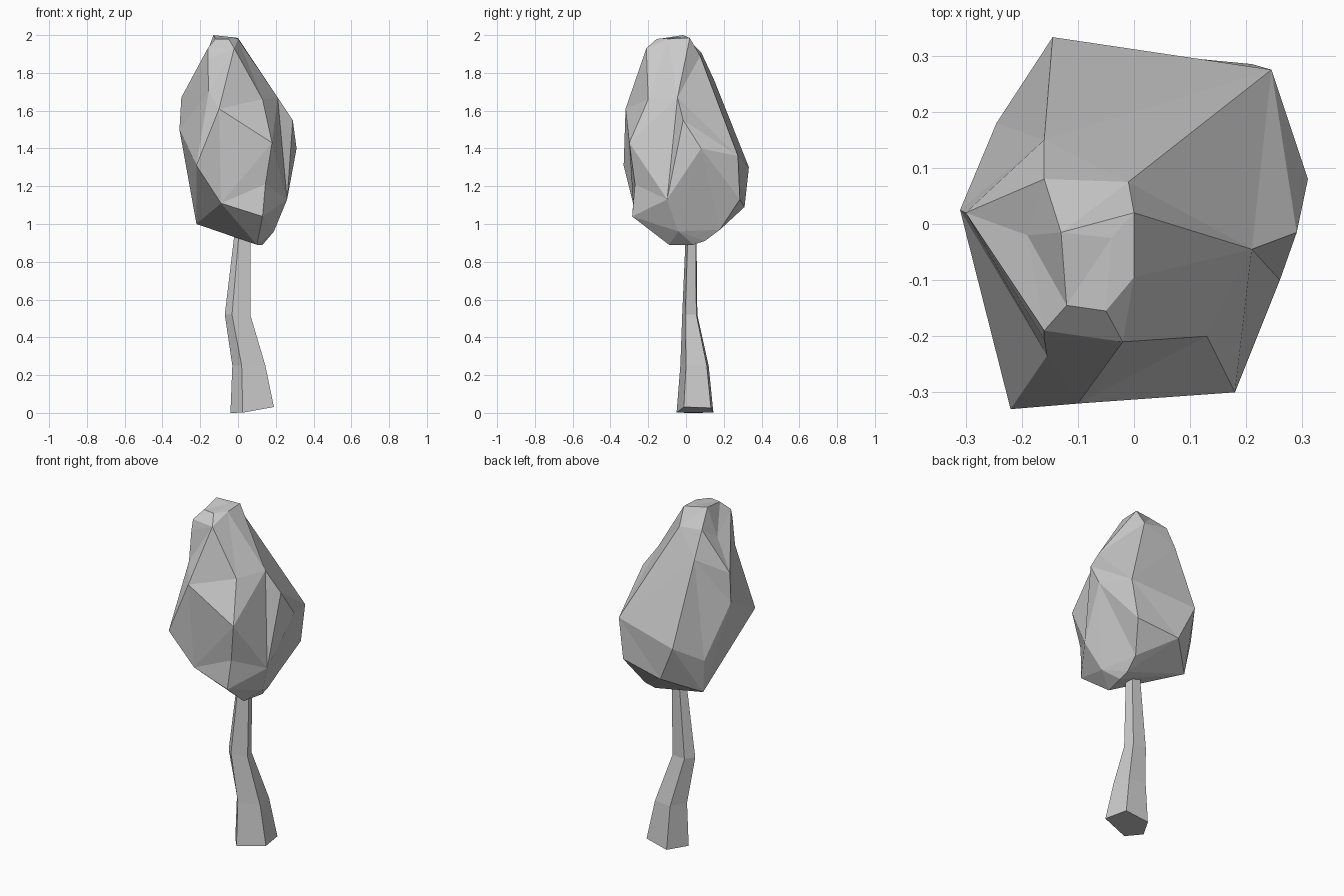
import bpy, bmesh
from math import cos, sin, radians
from mathutils import Vector

if "Cube" in bpy.data.objects:
    bpy.data.objects.remove(bpy.data.objects["Cube"])


def finish(bm, name):
    bmesh.ops.recalc_face_normals(bm, faces=bm.faces[:])
    mesh = bpy.data.meshes.new(name)
    bm.to_mesh(mesh)
    bm.free()
    obj = bpy.data.objects.new(name, mesh)
    bpy.context.collection.objects.link(obj)
    return obj


# Trunk: uneven five-sided loft along a bent path (x min, x max, y min, y max, z, tilt)
section = [(cos(radians(a)), sin(radians(a))) for a in (-32, 50, 118, 188, 242)]
SIDES = len(section)
sx, sy = [p[0] for p in section], [p[1] for p in section]
path = [
    (-0.04, 0.19, -0.05, 0.145, 0.012, 0.18),
    (-0.03, 0.145, -0.03, 0.12, 0.25, 0.0),
    (-0.07, 0.065, -0.02, 0.06, 0.52, 0.0),
    (-0.015, 0.065, 0.0, 0.055, 0.98, 0.0),
]
bm = bmesh.new()
rings = []
for x0, x1, y0, y1, z, tilt in path:
    rx, ry = (x1 - x0) / (max(sx) - min(sx)), (y1 - y0) / (max(sy) - min(sy))
    ring = []
    for u, v in section:
        co = (x0 + rx * (u - min(sx)), y0 + ry * (v - min(sy)), max(0, z + tilt * rx * u))
        ring.append(bm.verts.new(co))
    rings.append(ring)
for a, b in zip(rings, rings[1:]):
    for i in range(SIDES):
        j = (i + 1) % SIDES
        bm.faces.new((a[i], a[j], b[j], b[i]))
bm.faces.new(rings[0])
bm.faces.new(rings[-1])
finish(bm, "trunk")

# Crown: irregular faceted blob, corner points grouped from top to bottom
brow, cheek = (0.29, -0.015, 1.55), (0.18, -0.3, 1.43)
corners = [
    # tip
    (-0.13, -0.015, 2.0), (-0.04, -0.025, 1.99), (0, 0.02, 1.985), (0, -0.095, 1.98),
    (-0.05, -0.155, 1.98), (-0.12, -0.145, 1.98), (-0.16, -0.19, 1.93),
    (-0.02, -0.21, 1.93), (-0.16, 0.08, 1.91), (-0.01, 0.075, 1.89),
    # shoulders
    (-0.16, -0.205, 1.87), (-0.155, -0.235, 1.7), (-0.19, -0.02, 1.84),
    (-0.16, 0.15, 1.76), (0.21, -0.045, 1.67), (0.13, -0.2, 1.66), (-0.3, 0.02, 1.67),
    (-0.1, -0.32, 1.61), brow,
    # widest part
    (-0.31, 0.025, 1.5), cheek, (0.31, 0.08, 1.4), (0.245, 0.275, 1.36),
    (-0.22, -0.33, 1.31), (-0.145, 0.333, 1.3),
    # underside
    (-0.245, 0.18, 1.2), (0.145, -0.27, 1.21), (0.26, -0.1, 1.13), (0.21, 0.285, 1.13),
    (-0.09, -0.28, 1.11), (-0.05, 0.31, 1.09), (0.13, -0.285, 1.04),
    (-0.22, 0.155, 1.0), (0.19, -0.04, 0.96), (0.14, 0.18, 0.97),
    (0.13, 0.1, 0.91), (0.1, -0.09, 0.89), (0.13, 0.04, 0.89),
]
centre = Vector((-0.02, 0, 1.42))
bm = bmesh.new()
home = {}
for c in corners:
    # inflate towards an ellipsoid so dented corners also join the hull
    d = Vector(c) - centre
    d.z *= 0.55
    d = d.lerp(d.normalized() * 0.33, 0.88)
    v = bm.verts.new(d)
    home[v] = Vector(c)
bmesh.ops.convex_hull(bm, input=bm.verts[:])
for v in bm.verts:
    v.co = home[v]
bmesh.ops.delete(bm, geom=[v for v in bm.verts if not v.link_faces], context='VERTS')
# turn one facet edge to leave the small overhang on the right side
turn = [e for e in bm.edges
        if all(any((v.co - Vector(p)).length < 1e-4 for v in e.verts) for p in (brow, cheek))]
if turn:
    bmesh.ops.rotate_edges(bm, edges=turn, use_ccw=True)
finish(bm, "crown")
